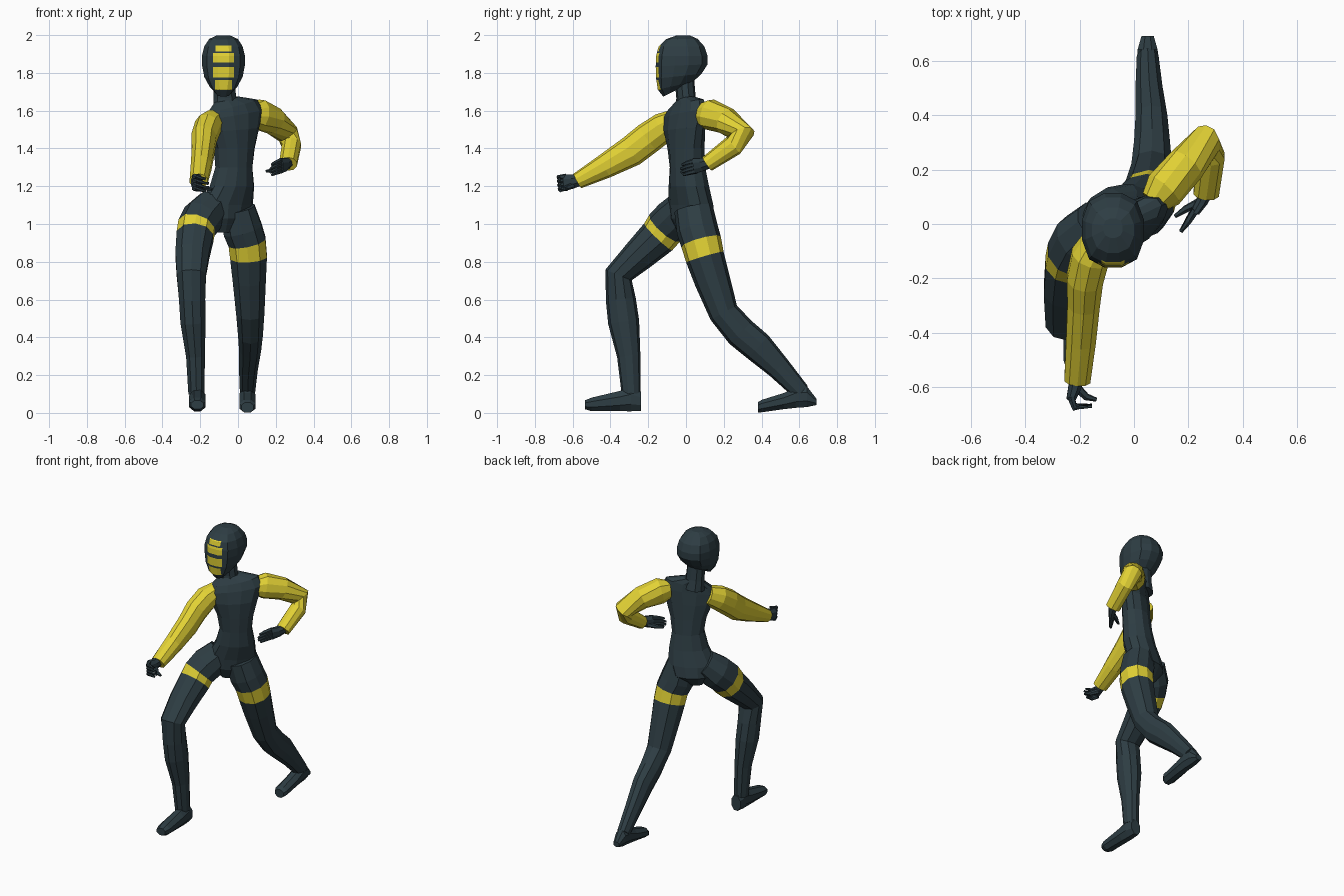
import bpy, bmesh, math
from mathutils import Vector as V


def material(name, rgb):
    m = bpy.data.materials.new(name)
    m.diffuse_color = (*rgb, 1)
    return m


DARK = material("dark slate", (0.027, 0.047, 0.057))
YELLOW = material("yellow", (0.76, 0.64, 0.035))


def skin(name, rings, mats, n=10, power=2.2, banded=(), edit=None):
    """Loft closed rings (centre, half-axis U, half-axis W); banded lists second-colour segments."""
    bm = bmesh.new()
    loops = []
    for c, u, w in rings:
        loop = []
        for i in range(n):
            a = 2 * math.pi * (i + 0.5) / n
            ca, sa = math.cos(a), math.sin(a)
            k = (abs(ca) ** power + abs(sa) ** power) ** (-1 / power) * 1.03
            loop.append(bm.verts.new(c + u * ca * k + w * sa * k))
        loops.append(loop)
    for s, (a, b) in enumerate(zip(loops, loops[1:])):
        for i in range(n):
            j = (i + 1) % n
            f = bm.faces.new((a[i], a[j], b[j], b[i]))
            f.material_index = int(s in banded)
    bm.faces.new(loops[0])
    bm.faces.new(loops[-1])
    bmesh.ops.recalc_face_normals(bm, faces=bm.faces)
    if edit:
        edit(bm)
    me = bpy.data.meshes.new(name)
    bm.to_mesh(me)
    bm.free()
    for m in mats:
        me.materials.append(m)
    ob = bpy.data.objects.new(name, me)
    bpy.context.collection.objects.link(ob)
    return ob


def tube(name, pts, mats, **kw):
    """Limb along points (x, y, z, half width, half depth)."""
    ps = [V(p[:3]) for p in pts]
    rings = []
    for i, p in enumerate(pts):
        t = (ps[min(i + 1, len(ps) - 1)] - ps[max(i - 1, 0)]).normalized()
        u = V((1, 0, 0))
        u = (u - t * u.dot(t)).normalized()
        rings.append((ps[i], u * p[3], t.cross(u) * p[4]))
    return skin(name, rings, mats, **kw)


# Head, with a front panel cut into yellow bars
HX = -0.077
head = [(-.12, 1.675, -.03, 1.72, .04), (-.148, 1.712, .035, 1.752, .072),
        (-.156, 1.77, .08, 1.795, .100), (-.158, 1.835, .112, 1.845, .111),
        (-.156, 1.89, .112, 1.89, .112), (-.143, 1.94, .095, 1.94, .100),
        (-.105, 1.978, .06, 1.98, .075), (-.05, 1.998, .02, 1.998, .035)]
BARS = [(1.71, 1.762, .045), (1.775, 1.83, .056), (1.855, 1.905, .056), (1.913, 1.945, .042)]


def face_bars(bm):
    def cut(co, no):
        fs = [f for f in bm.faces if f.calc_center_median().y < -0.09]
        geom = fs + list({e for f in fs for e in f.edges}) + list({v for f in fs for v in f.verts})
        bmesh.ops.bisect_plane(bm, geom=geom, plane_co=co, plane_no=no, dist=1e-5)
    for lo, hi, w in BARS:
        for z in (lo, hi):
            cut((0, 0, z), (0, 0, 1))
    for w in (.042, .045, .056):
        for s in (-1, 1):
            cut((HX + s * w, 0, 0), (1, 0, 0))
    for f in bm.faces:
        c = f.calc_center_median()
        f.material_index = int(c.y < -0.11 and any(
            lo < c.z < hi and abs(c.x - HX) < w for lo, hi, w in BARS))


skin("head", [(V((HX, (yf + yb) / 2, (zf + zb) / 2)), V((w, 0, 0)),
               V((0, (yb - yf) / 2, (zb - zf) / 2))) for yf, zf, yb, zb, w in head],
     [DARK, YELLOW], n=12, power=2.6, edit=face_bars)
tube("neck", [(-.065, .005, 1.6, .068, .06), (-.07, 0, 1.67, .06, .05), (-.075, -.01, 1.78, .057, .05)], [DARK])

# Torso: twisted rings (z, x, y, half width, half depth, yaw, shoulder tilt)
torso = [(.955, -.085, .01, .045, .05, 35, 0), (1.03, -.075, .03, .135, .1, 32, 0),
         (1.1, -.065, .025, .15, .097, 30, 0), (1.2, -.032, .015, .12, .095, 30, 0),
         (1.3, -.022, .008, .099, .087, 30, 0), (1.4, -.02, .0, .113, .083, 32, 0),
         (1.5, -.022, -.008, .145, .08, 33, .01), (1.58, -.022, -.005, .172, .068, 34, .025),
         (1.627, -.028, .0, .145, .056, 34, .032), (1.66, -.06, .0, .065, .045, 30, .015)]
rings = []
for z, x, y, hw, hd, yaw, tilt in torso:
    c, s = math.cos(math.radians(yaw)), math.sin(math.radians(yaw))
    rings.append((V((x, y, z)), V((hw * c, hw * s, tilt)), V((-hd * s, hd * c, 0))))
skin("torso", rings, [DARK], n=12)

# Legs with a yellow thigh band
tube("right_leg", [(-.13, 0, 1.1, .09, .09), (-.19, -.06, 1.03, .105, .108), (-.22, -.112, .979, .1, .105),
                   (-.228, -.147, .932, .098, .1), (-.242, -.25, .835, .09, .085), (-.247, -.357, .73, .078, .073),
                   (-.243, -.345, .6, .07, .077), (-.238, -.33, .48, .067, .08),
                   (-.225, -.303, .3, .05, .06), (-.22, -.29, .1, .043, .049)], [DARK, YELLOW], banded=(2,))
tube("left_leg", [(0, .04, 1.08, .09, .1), (.025, .06, .97, .104, .107), (.048, .08, .905, .1, .105),
                  (.056, .1, .825, .098, .1), (.06, .14, .7, .088, .092), (.065, .2, .53, .075, .077),
                  (.066, .29, .425, .066, .082), (.064, .38, .35, .059, .08),
                  (.055, .49, .24, .05, .062), (.05, .61, .11, .04, .046)], [DARK, YELLOW], banded=(2,))


# Feet: sections (y, bottom, top, half width)
def foot(name, x, sections):
    skin(name, [(V((x, y, (lo + hi) / 2)), V((w, 0, 0)), V((0, 0, (hi - lo) / 2)))
                for y, lo, hi, w in sections], [DARK], n=8, power=4)


foot("right_foot", -.215, [(-.237, .012, .11, .034), (-.29, .01, .135, .041), (-.35, .01, .115, .043),
                           (-.5, .01, .08, .043), (-.535, .02, .066, .032)])
foot("left_foot", .05, [(.69, .042, .075, .022), (.64, .032, .14, .036), (.58, .028, .135, .04),
                        (.52, .021, .105, .042), (.4, .004, .068, .042), (.38, .002, .055, .032)])

# Sleeves
tube("right_sleeve", [(-.125, -.05, 1.55, .055, .06), (-.16, -.118, 1.513, .07, .077),
                      (-.18, -.2, 1.455, .067, .082), (-.185, -.29, 1.385, .06, .08),
                      (-.195, -.43, 1.305, .055, .063), (-.208, -.575, 1.228, .048, .042)], [YELLOW])
tube("left_sleeve", [(.07, .08, 1.585, .05, .055), (.11, .125, 1.58, .073, .08),
                     (.19, .215, 1.545, .07, .07), (.265, .3, 1.475, .058, .063),
                     (.283, .25, 1.415, .05, .055), (.265, .112, 1.318, .047, .042)], [YELLOW])


# Hands: palm, four curled fingers, thumb
def hand(side, palm, knuckle, middle, tip, drop, thumb):
    tube(side + "_palm", palm, [DARK], n=8)
    for i in range(4):
        pts = [V(p) + V(drop) * i for p in (knuckle, middle, tip)]
        if i % 3 == 0:
            pts[2] = pts[1].lerp(pts[2], .75)
        tube(f"{side}_finger_{i + 1}", [(*p, r, r) for p, r in zip(pts, (.014, .012, .007))], [DARK], n=6)
    tube(side + "_thumb", [(*p, r, r) for p, r in zip(thumb, (.016, .013, .007))], [DARK], n=6)


hand("right", [(-.208, -.55, 1.238, .03, .033), (-.218, -.6, 1.226, .024, .038), (-.232, -.645, 1.22, .017, .042)],
     (-.232, -.635, 1.252), (-.218, -.675, 1.247), (-.155, -.67, 1.235), (0, .002, -.021),
     [(-.215, -.595, 1.205), (-.175, -.635, 1.19), (-.138, -.645, 1.185)])
hand("left", [(.267, .13, 1.328, .03, .03), (.25, .085, 1.315, .022, .036), (.225, .045, 1.308, .016, .042)],
     (.225, .05, 1.335), (.2, .01, 1.325), (.172, -.03, 1.31), (0, .002, -.018),
     [(.24, .08, 1.295), (.19, .055, 1.285), (.15, .028, 1.28)])
